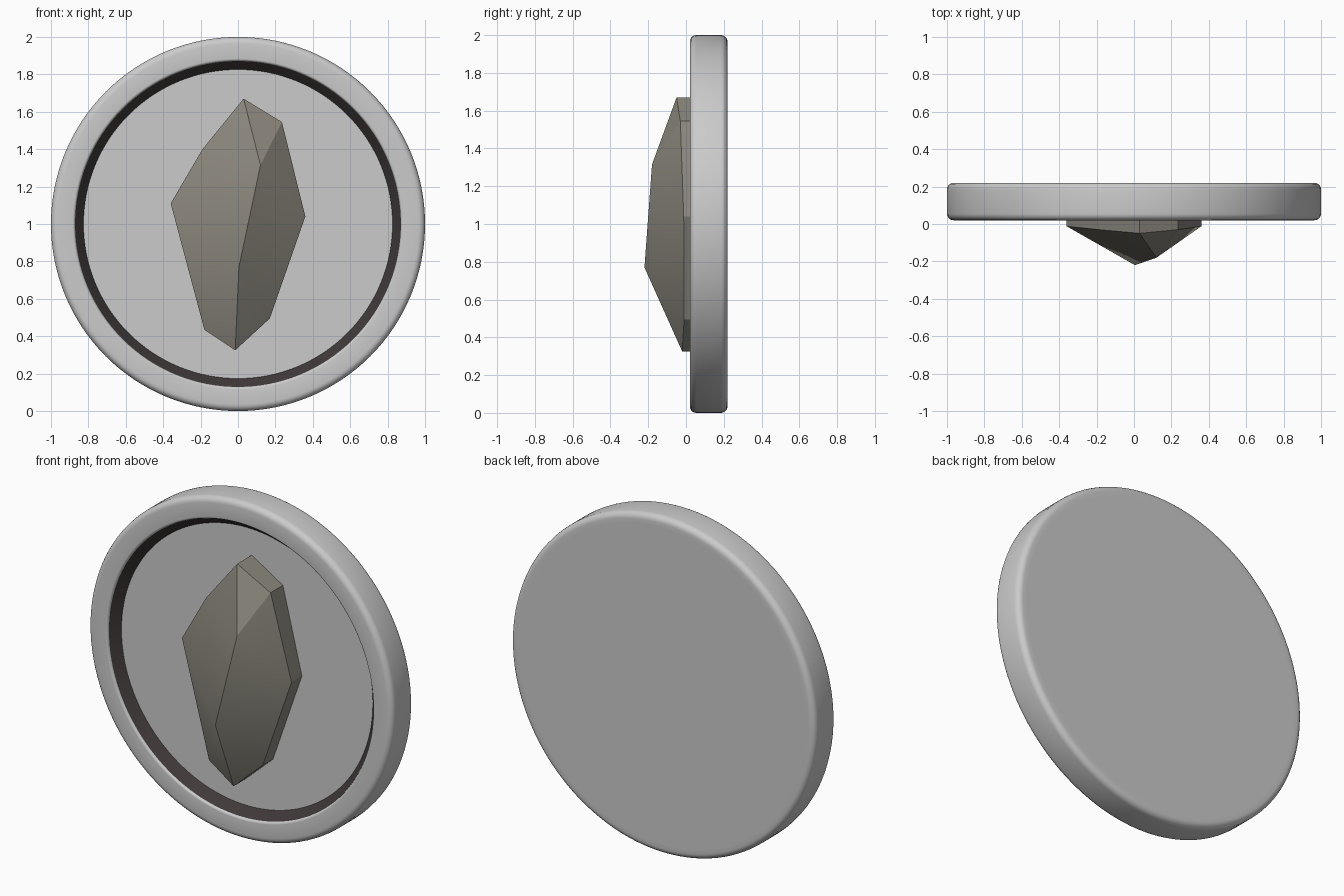
import bpy, bmesh, math

cube = bpy.data.objects.get("Cube")
if cube:
    bpy.data.objects.remove(cube, do_unlink=True)


def material(name, rgb):
    m = bpy.data.materials.new(name)
    m.use_nodes = True
    m.diffuse_color = (*rgb, 1)
    bsdf = m.node_tree.nodes["Principled BSDF"]
    bsdf.inputs["Base Color"].default_value = (*rgb, 1)
    bsdf.inputs["Roughness"].default_value = 0.6
    return m


def finish(name, bm, mats, angle):
    bmesh.ops.recalc_face_normals(bm, faces=bm.faces)
    mesh = bpy.data.meshes.new(name)
    bm.to_mesh(mesh)
    bm.free()
    for mat in mats:
        mesh.materials.append(mat)
    ob = bpy.data.objects.new(name, mesh)
    bpy.context.collection.objects.link(ob)
    bpy.ops.object.select_all(action='DESELECT')
    ob.select_set(True)
    bpy.context.view_layer.objects.active = ob
    bpy.ops.object.shade_smooth_by_angle(angle=math.radians(angle))


def arc(r, y, rad, a0, a1, n=5):
    """Rounded corner of a lathe profile: (radius, y) points."""
    angles = [math.radians(a0 + (a1 - a0) * i / n) for i in range(n + 1)]
    return [(r + rad * math.cos(a), y + rad * math.sin(a)) for a in angles]


light_grey = material("light grey", (0.60, 0.60, 0.60))
dark_brown = material("dark brown", (0.050, 0.041, 0.040))
stone = material("warm stone grey", (0.265, 0.248, 0.21))

FRONT, BACK = 0.02, 0.22
PLATE_Y, PLATE_R = 0.086, 0.826     # recessed plate
LIP_Y, LIP_R = 0.033, 0.871         # inner lip of the rim

# Disc profile: recessed plate, sloping dark wall, rounded rim, flat back
profile = [(0, PLATE_Y), (PLATE_R, PLATE_Y)]
profile += arc(LIP_R + 0.013, LIP_Y, 0.013, 180, 270)
profile += arc(0.965, FRONT + 0.035, 0.035, 270, 360)
profile += arc(0.965, BACK - 0.035, 0.035, 0, 90)
profile += [(0.94, BACK), (0, BACK)]

# Spin the profile around the y axis through z = 1
bm = bmesh.new()
vs = [bm.verts.new((r, y, 1)) for r, y in profile]
es = [bm.edges.new(p) for p in zip(vs, vs[1:])]
bmesh.ops.spin(bm, geom=vs + es, cent=(0, 0, 1), axis=(0, 1, 0),
               angle=math.tau, steps=128, use_duplicate=False)
bmesh.ops.remove_doubles(bm, verts=bm.verts, dist=1e-5)

# Dark colour on the wall between plate and lip
for f in bm.faces:
    c = f.calc_center_median()
    if PLATE_R - 0.01 < math.hypot(c.x, c.z - 1) < LIP_R - 0.005:
        f.material_index = 1
finish("round_disc", bm, [light_grey, dark_brown], 30)

# Faceted stone: girdle clockwise from the top, plus a two-point ridge
girdle = [(0.03, -0.05, 1.67), (0.235, -0.03, 1.545), (0.36, -0.012, 1.04),
          (0.17, -0.01, 0.495), (-0.015, -0.02, 0.325), (-0.18, -0.015, 0.435),
          (-0.36, -0.012, 1.11), (-0.19, -0.03, 1.40)]
ridge = [(0.12, -0.18, 1.315), (0.005, -0.22, 0.77)]

bm = bmesh.new()
g = [bm.verts.new(p) for p in girdle]
back = [bm.verts.new((x, PLATE_Y, z)) for x, y, z in girdle]
upper, lower = [bm.verts.new(p) for p in ridge]
for i in range(8):
    j = (i + 1) % 8
    bm.faces.new((g[i], g[j], back[j], back[i]))
    tip = upper if i in (0, 1, 7) else lower
    bm.faces.new((g[j], g[i], tip))
bm.faces.new((g[2], lower, upper))
bm.faces.new((g[7], upper, lower))
bm.faces.new(back)
finish("faceted_stone", bm, [stone], 25)
